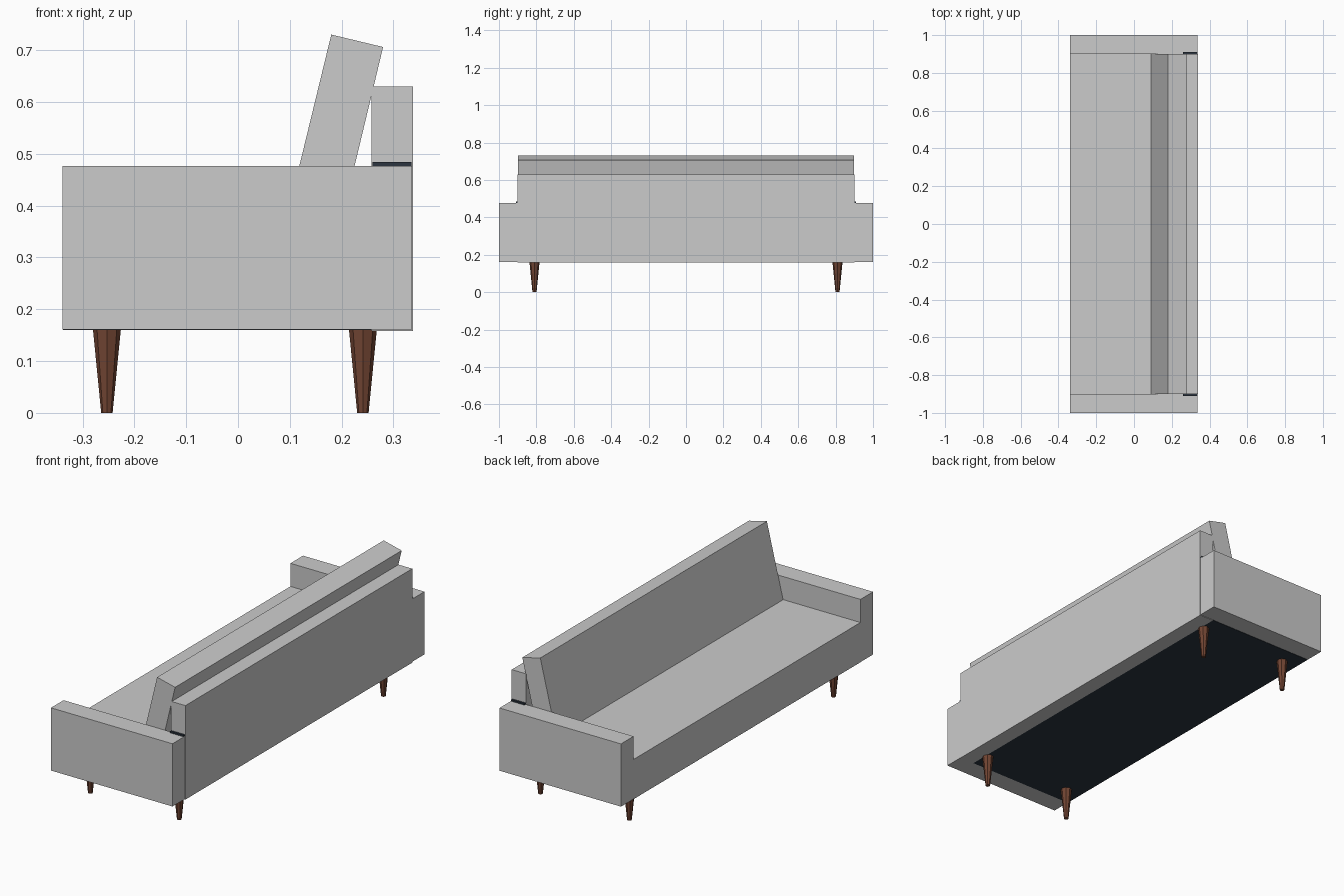
import bpy, bmesh, math
from mathutils import Matrix

if "Cube" in bpy.data.objects:
    bpy.data.objects.remove(bpy.data.objects["Cube"])


def material(name, color):
    m = bpy.data.materials.new(name)
    m.diffuse_color = color
    m.use_nodes = True
    m.node_tree.nodes["Principled BSDF"].inputs["Base Color"].default_value = m.diffuse_color
    return m


wood = material("brown_wood", (0.17, 0.06, 0.033, 1))
navy = material("dark_lining", (0.025, 0.035, 0.05, 1))


def finish(bm, name, mat=None):
    bmesh.ops.recalc_face_normals(bm, faces=bm.faces)
    me = bpy.data.meshes.new(name)
    bm.to_mesh(me)
    bm.free()
    if mat:
        me.materials.append(mat)
    ob = bpy.data.objects.new(name, me)
    bpy.context.collection.objects.link(ob)
    return ob


def extrude(name, points, offset, mat=None):
    bm = bmesh.new()
    face = bm.faces.new([bm.verts.new(p) for p in points])
    new = bmesh.ops.extrude_face_region(bm, geom=[face])["geom"]
    bmesh.ops.translate(bm, vec=offset,
                        verts=[v for v in new if isinstance(v, bmesh.types.BMVert)])
    return finish(bm, name, mat)


def box(name, x, y, z, mat=None):
    pts = [(x[0], y[0], z[0]), (x[1], y[0], z[0]), (x[1], y[1], z[0]), (x[0], y[1], z[0])]
    return extrude(name, pts, (0, 0, z[1] - z[0]), mat)


# seat and both arms: one U-shaped profile seen from the open long side
u = [(-1, 0.161), (1, 0.161), (1, 0.476), (0.9, 0.476),
     (0.9, 0.36), (-0.9, 0.36), (-0.9, 0.476), (-1, 0.476)]
extrude("seat_and_arms", [(-0.339, y, z) for y, z in u], (0.675, 0, 0))

# upright back panel
box("back_panel", (0.258, 0.338), (-0.9, 0.9), (0.158, 0.63))

# leaning back cushion
lean = [(0.09, 0.36), (0.197, 0.36), (0.28, 0.706), (0.18, 0.73)]
extrude("back_cushion", [(x, -0.899, z) for x, z in lean], (0, 1.798, 0))

# dark lining under the seat
box("bottom_lining", (-0.338, 0.258), (-0.9, 0.9), (0.1595, 0.165), navy)

# dark strips on the arms beside the back panel, and tapered legs
for side, s in (("left", -1), ("right", 1)):
    box(side + "_joint_strip", (0.26, 0.335), sorted((s * 0.899, s * 0.91)), (0.47, 0.484), navy)
    for end, x in (("front", -0.253), ("rear", 0.241)):
        bm = bmesh.new()
        bmesh.ops.create_cone(bm, cap_ends=True, segments=8, radius1=0.011, radius2=0.027,
                              depth=0.162, matrix=Matrix.Translation((0, 0, 0.081)))
        leg = finish(bm, f"{side}_{end}_leg", wood)
        leg.location = (x, s * 0.81, 0)
